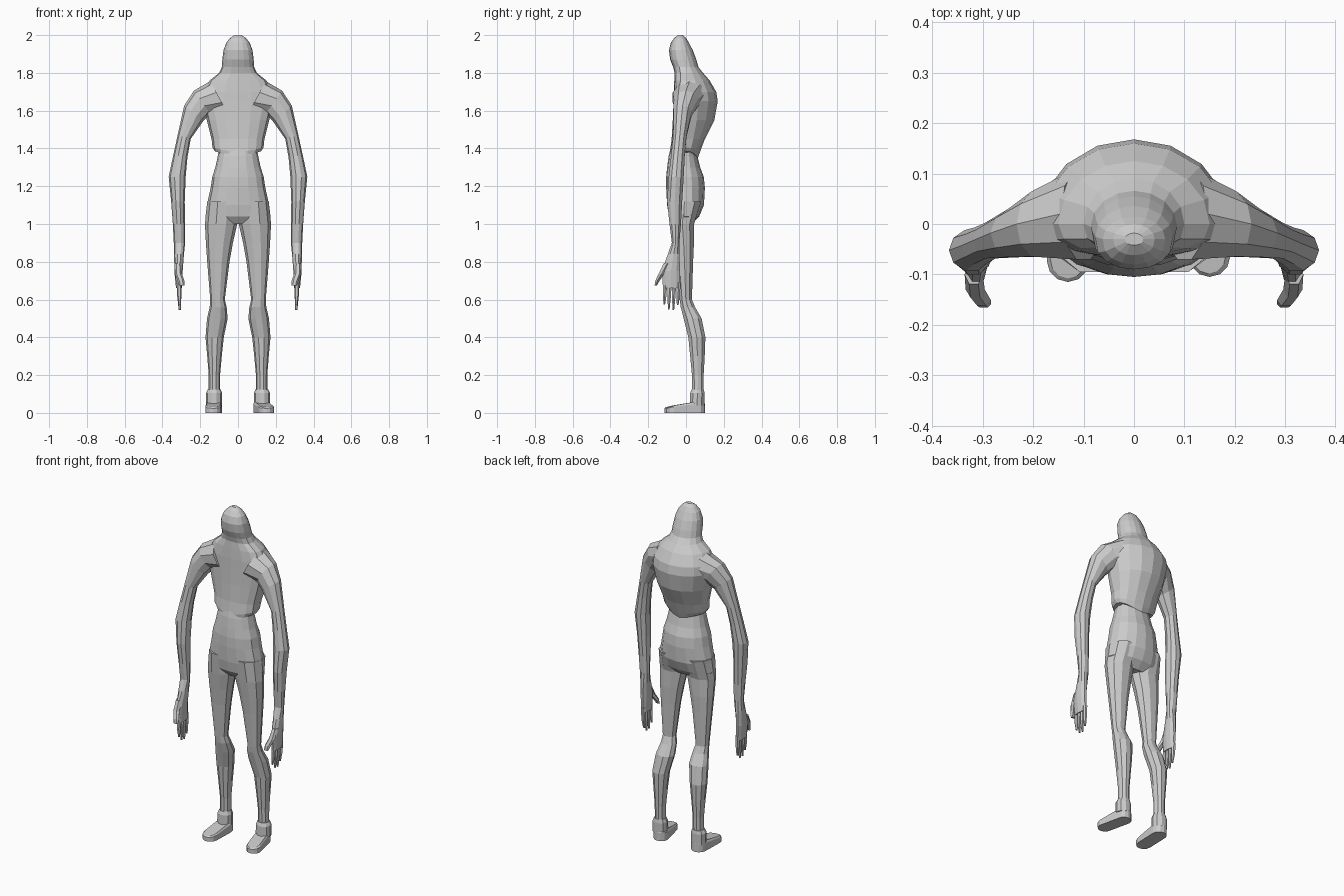
import bpy, bmesh, math
from mathutils import Vector

grey = bpy.data.materials.new("plain_grey")
grey.diffuse_color = (0.6, 0.6, 0.6, 1)


def finish(name, bm, mirror=False):
    bmesh.ops.recalc_face_normals(bm, faces=bm.faces[:])
    me = bpy.data.meshes.new(name)
    bm.to_mesh(me)
    bm.free()
    me.materials.append(grey)
    ob = bpy.data.objects.new(name, me)
    bpy.context.collection.objects.link(ob)
    if mirror:
        ob.modifiers.new("mirror", 'MIRROR').use_mirror_merge = False
    return ob


def loft(name, rings, mirror=False):
    """Skin a list of equal-length point rings and cap both ends."""
    bm = bmesh.new()
    loops = [[bm.verts.new(p) for p in ring] for ring in rings]
    n = len(loops[0])
    for a, b in zip(loops, loops[1:]):
        for i in range(n):
            j = (i + 1) % n
            bm.faces.new((a[i], a[j], b[j], b[i]))
    bm.faces.new(loops[0])
    bm.faces.new(loops[-1])
    return finish(name, bm, mirror)


def body_ring(z, rx, yf, yb, ym, drop=0.0, n=16):
    """Body section: flat front, round back, optional V-shaped drop at the middle."""
    pts = []
    for i in range(n):
        a = 2 * math.pi * i / n
        c, s = math.cos(a), math.sin(a)
        y = ym + (yb - ym) * s if s > 0 else ym + (yf - ym) * abs(s) ** 0.75
        pts.append((rx * c, y, z - drop * (1 - abs(c))))
    return pts


def box_ring(z, x0, x1, y0, y1, n=10):
    cx, cy = (x0 + x1) / 2, (y0 + y1) / 2
    return [(cx + (x1 - x0) / 2 * math.cos(2 * math.pi * i / n),
             cy + (y1 - y0) / 2 * math.sin(2 * math.pi * i / n), z) for i in range(n)]


def tilt_ring(x, y, z, rx, ry, tilt=0, n=10):
    t = math.radians(tilt)
    out = []
    for i in range(n):
        a = 2 * math.pi * i / n
        u = rx * math.cos(a)
        out.append((x + u * math.cos(t), y + ry * math.sin(a), z + u * math.sin(t)))
    return out


# Torso with neck and head in one skin, hem dipping at the middle
loft("torso_and_head", [body_ring(*r) for r in [
    (1.385, .122, -.085, .060, 0, .042),
    (1.405, .135, -.086, .072, 0, .030),
    (1.45, .140, -.076, .100, 0),
    (1.55, .165, -.070, .150, 0),
    (1.65, .190, -.066, .168, 0),
    (1.70, .185, -.065, .160, 0),
    (1.76, .150, -.062, .125, 0),
    (1.80, .100, -.060, .090, 0),
    (1.83, .086, -.068, .066, -.005),
    (1.87, .083, -.084, .055, -.015),
    (1.92, .077, -.090, .036, -.025),
    (1.96, .062, -.080, .015, -.03),
    (1.985, .041, -.062, .000, -.03),
    (2.0, .018, -.042, -.018, -.03)]])

# Hips
loft("pelvis", [body_ring(*r) for r in [
    (1.41, .098, -.080, .050, -.01),
    (1.36, .107, -.092, .060, -.01),
    (1.30, .120, -.100, .075, -.01),
    (1.25, .136, -.105, .094, -.01),
    (1.19, .145, -.105, .100, -.01),
    (1.10, .165, -.100, .095, -.01),
    (1.04, .172, -.090, .070, -.01),
    (1.00, .120, -.060, .030, -.01)]])

# Legs
loft("leg", [box_ring(*r) for r in [
    (1.12, .002, .163, -.100, .085),
    (1.00, .004, .175, -.085, .046),
    (.90, .027, .170, -.070, .045),
    (.80, .045, .163, -.056, .040),
    (.60, .070, .147, -.035, .033),
    (.56, .060, .150, -.030, .050),
    (.50, .055, .164, -.015, .085),
    (.40, .075, .172, .010, .105),
    (.30, .086, .163, .020, .101),
    (.20, .095, .155, .030, .095),
    (.10, .095, .155, .032, .093)]], True)

# Ankle cuffs
loft("ankle_cuff", [box_ring(*r) for r in [
    (.125, .092, .160, .028, .096),
    (.105, .084, .170, .020, .100),
    (.04, .084, .170, .018, .100)]], True)


# Feet: rounded sole outline with a top sloping down to the toe
def foot(name, heel_x, toe_x, toe_y, w):
    outline = [(heel_x + w * c, .06 + .04 * s) for c, s in
               [(math.cos(a), math.sin(a)) for a in [math.pi * k / 6 for k in range(7)]]]
    outline += [(toe_x - w * math.cos(a), toe_y + w - w * math.sin(a))
                for a in [math.pi * k / 6 for k in range(7)]]
    mid = Vector(((heel_x + toe_x) / 2, 0))

    def top(y):
        return min(.06, .03 + .03 * (y - toe_y) / .13)
    ring0 = [(x, y, 0) for x, y in outline]
    ring1 = [(x, y, top(y) * .8) for x, y in outline]
    ring2 = [(mid.x + (x - mid.x) * .85, y * .94, top(y)) for x, y in outline]
    loft(name, [ring0, ring1, ring2])


foot("left_foot", -.127, -.131, -.115, .042)
foot("right_foot", .122, .150, -.105, .041)

# Arms running from the shoulder to the palm
loft("arm_and_palm", [tilt_ring(*r) for r in [
    (.10, .020, 1.670, .098, .095, 62),
    (.19, .000, 1.645, .075, .068, 55),
    (.235, -.018, 1.585, .065, .050, 40),
    (.285, -.033, 1.46, .036, .037, 15),
    (.305, -.043, 1.36, .038, .038, 8),
    (.322, -.052, 1.25, .045, .042),
    (.318, -.060, 1.12, .036, .042),
    (.313, -.057, 1.00, .032, .032),
    (.310, -.055, .90, .030, .021),
    (.312, -.065, .84, .026, .033),
    (.315, -.080, .75, .022, .050),
    (.312, -.078, .66, .016, .046)]], True)

# Fingers
for k, (y, tip) in enumerate([(-.113, .575), (-.089, .548), (-.065, .545), (-.042, .57)]):
    loft("finger_%d" % (k + 1), [tilt_ring(*r, n=6) for r in [
        (.312, y + .003, .69, .013, .012),
        (.311, y, .62, .011, .011),
        (.308, y - .002, tip, .006, .005)]], True)

# Thumbs
loft("thumb", [tilt_ring(*r, n=6) for r in [
    (.318, -.100, .79, .018, .022),
    (.315, -.130, .735, .019, .018),
    (.302, -.151, .70, .018, .013),
    (.298, -.160, .675, .014, .007)]], True)
